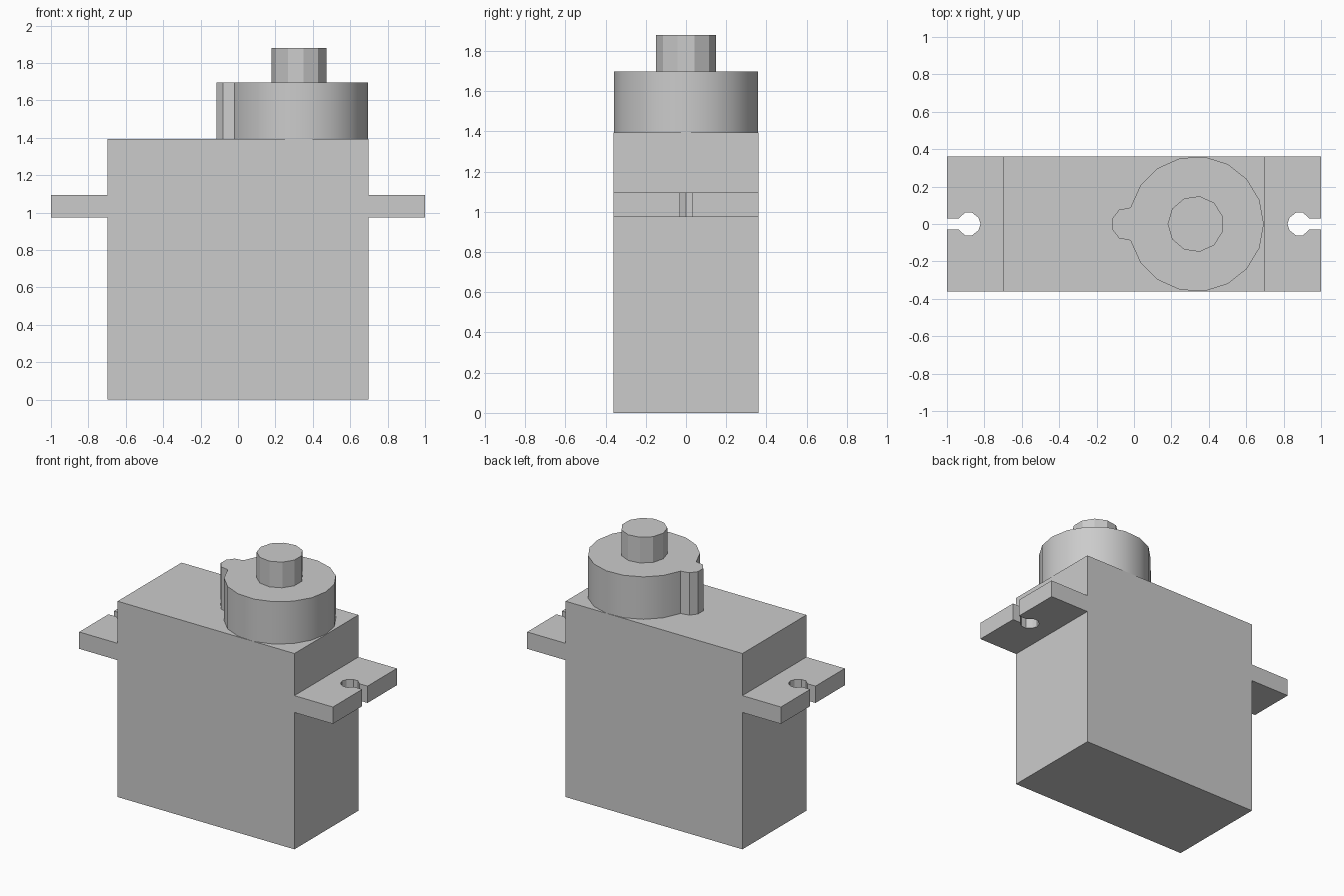
import bpy
import bmesh
from math import cos, sin, radians

cube = bpy.data.objects.get("Cube")
if cube:
    bpy.data.objects.remove(cube, do_unlink=True)

# Single grey plastic
plastic = bpy.data.materials.new("grey_plastic")
plastic.use_nodes = True
colour = (0.6, 0.6, 0.6, 1)
plastic.diffuse_color = colour
plastic.node_tree.nodes["Principled BSDF"].inputs["Base Color"].default_value = colour


def prism(name, outline, low, high, axis="z"):
    """Extrude a closed 2D outline along z, or an x-z outline along y."""
    bm = bmesh.new()
    place = (lambda a, b: (a, b, low)) if axis == "z" else (lambda a, b: (a, low, b))
    face = bm.faces.new([bm.verts.new(place(a, b)) for a, b in outline])
    new = bmesh.ops.extrude_face_region(bm, geom=[face])["geom"]
    shift = (0, 0, high - low) if axis == "z" else (0, high - low, 0)
    bmesh.ops.translate(bm, vec=shift, verts=[v for v in new if isinstance(v, bmesh.types.BMVert)])
    bmesh.ops.recalc_face_normals(bm, faces=bm.faces)
    mesh = bpy.data.meshes.new(name)
    bm.to_mesh(mesh)
    bm.free()
    mesh.materials.append(plastic)
    obj = bpy.data.objects.new(name, mesh)
    bpy.context.collection.objects.link(obj)
    return obj


def mirrored(half):
    """Close a half outline by mirroring it in its second coordinate."""
    return half + [(a, -b) for a, b in reversed(half) if abs(b) > 1e-6]


W = 0.36            # half width of the case
SIDE = 0.697        # half length of the case
TOP = 1.395
LUG_LOW, LUG_HIGH = 0.975, 1.095

# Case with mounting lugs, extruded from its side profile
right = [(SIDE, 0), (SIDE, LUG_LOW), (1, LUG_LOW), (1, LUG_HIGH), (SIDE, LUG_HIGH), (SIDE, TOP)]
case = prism("case", right + [(-x, z) for x, z in reversed(right)], -W, W, "y")

# Keyhole screw slots cut through both lugs
slot = [(0.82, 0), (0.832, 0.034), (0.866, 0.061), (0.903, 0.061), (0.937, 0.03), (1.1, 0.03)]
for label, s in (("left", 1), ("right", -1)):
    outline = [(s * x, y) for x, y in mirrored(slot)]
    cutter = prism(label + "_slot_cutter", outline, LUG_LOW - 0.1, LUG_HIGH + 0.1)
    cutter.hide_render = True
    cutter.hide_set(True)
    cut = case.modifiers.new(label + "_slot", "BOOLEAN")
    cut.operation = "DIFFERENCE"
    cut.solver = "EXACT"
    cut.object = cutter

# Gear housing: round drum with a small lobe on one side
R, CX = 0.362, 0.332
arc = [(CX + R * cos(radians(a)), R * sin(radians(a))) for a in (20.75 * i for i in range(9))]
lobe = [(-0.08, 0.076), (-0.115, 0.03)]
housing = prism("gear_housing", mirrored(arc + lobe), TOP, 1.697)

# Output shaft
N = 11
ring = [radians(180 + 360 * i / N) for i in range(N)]
shaft = prism("output_shaft", [(0.33 + 0.15 * cos(a), 0.15 * sin(a)) for a in ring], 1.697, 1.88)

# Smooth the drum wall, keep crisp edges
bpy.ops.object.select_all(action="DESELECT")
housing.select_set(True)
bpy.context.view_layer.objects.active = housing
bpy.ops.object.shade_smooth_by_angle(angle=radians(30))
